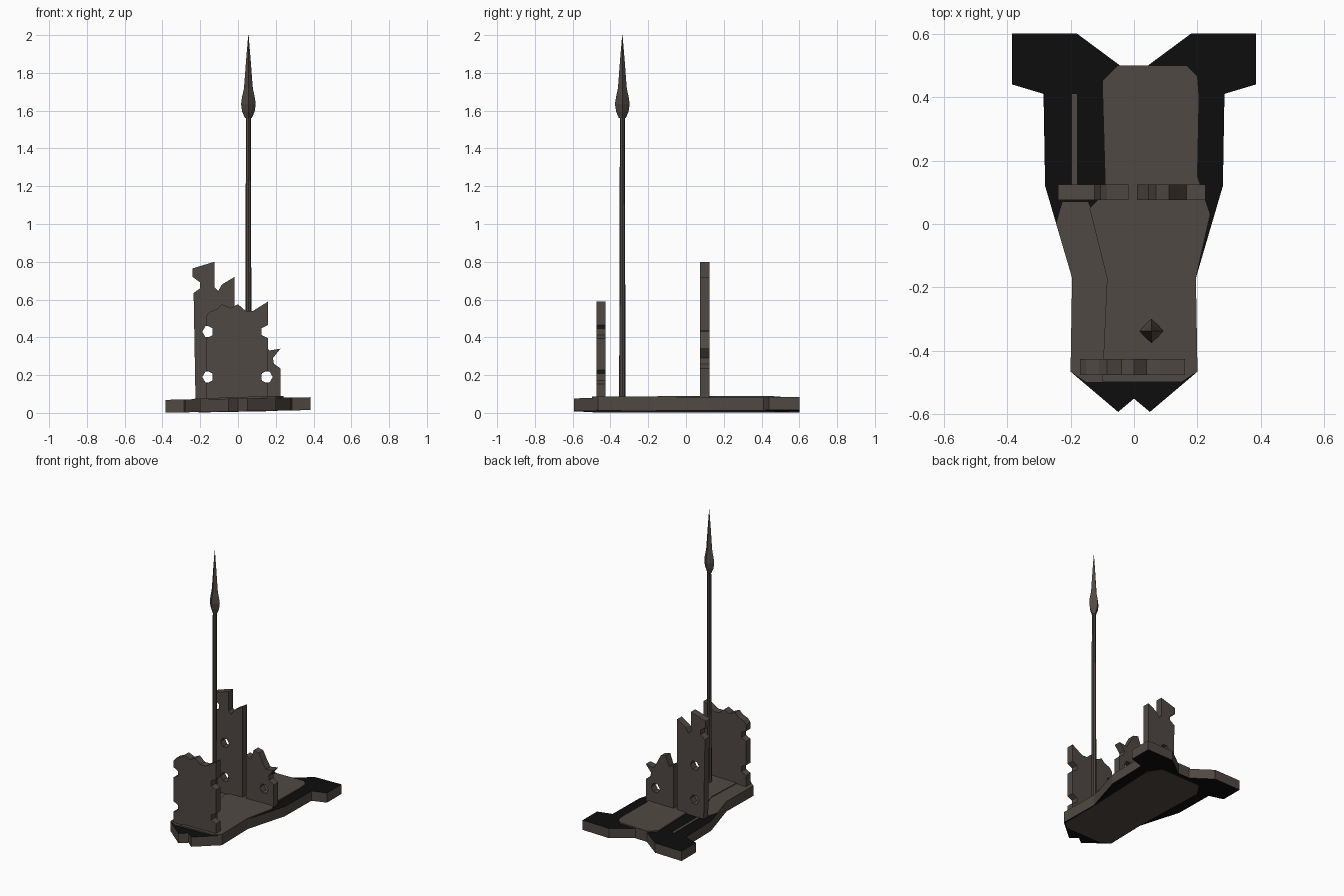
import bpy, bmesh, math

if "Cube" in bpy.data.objects:
    bpy.data.objects.remove(bpy.data.objects["Cube"])

def material(name, rgb):
    m = bpy.data.materials.new(name)
    m.diffuse_color = (*rgb, 1)
    m.use_nodes = True
    m.node_tree.nodes["Principled BSDF"].inputs["Base Color"].default_value = m.diffuse_color
    return m

BROWN = material("dark_brown_stone", (0.080, 0.066, 0.056))
BLACK = material("black", (0.004, 0.004, 0.004))

def finish(name, bm, mats):
    bmesh.ops.recalc_face_normals(bm, faces=bm.faces)
    me = bpy.data.meshes.new(name)
    bm.to_mesh(me)
    bm.free()
    for m in mats:
        me.materials.append(m)
    ob = bpy.data.objects.new(name, me)
    bpy.context.collection.objects.link(ob)
    return ob

def prism(name, pts, a, b, place, mats=(BROWN,)):
    """Extrude a 2D outline from depth a to b; place(u, v, depth) gives the 3D point."""
    bm = bmesh.new()
    lo = [bm.verts.new(place(u, v, a)) for u, v in pts]
    hi = [bm.verts.new(place(u, v, b)) for u, v in pts]
    bm.faces.new(lo)
    bm.faces.new(hi)
    n = len(pts)
    for i in range(n):
        j = (i + 1) % n
        bm.faces.new((lo[i], lo[j], hi[j], hi[i]))
    return finish(name, bm, mats)

# The ground slab leans slightly to one side
def lying(x, y, z):
    return (x, y, z + 0.018 * x)

def standing(x, z, y):
    return (x, y, z)

# Base slab: mirrored outline, black faces above and below, brown rim
half = [(0.045, 0.50), (0.18, 0.60), (0.385, 0.60), (0.385, 0.44), (0.285, 0.41),
        (0.28, 0.12), (0.195, -0.17), (0.20, -0.465), (0.05, -0.592)]
outline = half + [(0, -0.55)] + [(-x, y) for x, y in reversed(half)]
base = prism("base_slab", outline, 0.008, 0.076, lying, (BROWN, BLACK))
for p in base.data.polygons:
    p.material_index = int(abs(p.normal.z) > 0.5)

# Worn brown paving: a low layer and a raised layer to the right of a crack
low = [(-0.195, -0.17), (-0.20, -0.465), (-0.15, -0.498), (0.15, -0.498), (0, -0.2),
       (0, 0.10), (-0.13, 0.03), (-0.145, 0.07), (-0.225, 0.07), (-0.245, 0.0)]
prism("low_paving", low, 0.075, 0.079, lying)
raised = [(-0.05, 0.50), (0.165, 0.50), (0.20, 0.465), (0.205, 0.40), (0.20, 0.15),
          (0.24, 0.03), (0.195, -0.17), (0.20, -0.465), (0.15, -0.498), (-0.10, -0.498),
          (-0.085, -0.17), (-0.14, 0.05), (-0.09, 0.10), (-0.10, 0.45)]
prism("raised_paving", raised, 0.075, 0.0845, lying)
prism("paving_strip", [(-0.195, 0.41), (-0.18, 0.41), (-0.18, 0.10), (-0.195, 0.10)],
      0.075, 0.079, lying)
under = [(-0.15, 0.47), (0.15, 0.47), (0.21, 0.38), (0.20, 0.12), (0.19, -0.17),
         (0.19, -0.46), (0.14, -0.50), (-0.14, -0.50), (-0.19, -0.46), (-0.19, -0.17),
         (-0.20, 0.12), (-0.21, 0.38)]
prism("underside", under, 0.006, 0.01, lying)

# Half-hexagon bite taken out of a wall's vertical edge; step is +1 going up
def bite(x, z, inward, step, r=0.036):
    d = inward * r
    return [(x, z - step * r), (x + d, z - step * r * 0.5),
            (x + d, z + step * r * 0.5), (x, z + step * r)]

# Cut a hexagonal hole through a wall
def hole(wall, x, z, y):
    pts = [(x + 0.034 * math.cos(k * math.pi / 3), z + 0.034 * math.sin(k * math.pi / 3))
           for k in range(6)]
    cutter = prism("hole_cutter", pts, y - 0.1, y + 0.1, standing)
    cutter.hide_render = True
    cutter.hide_set(True)
    mod = wall.modifiers.new("hole", 'BOOLEAN')
    mod.object = cutter
    mod.solver = 'EXACT'

# Front broken wall
front = [(-0.17, 0.07), (0.16, 0.07), *bite(0.16, 0.19, -1, 1), *bite(0.16, 0.43, -1, 1),
         (0.16, 0.59), (0.08, 0.54), (0.04, 0.54), (0.0, 0.575), (-0.04, 0.555),
         (-0.085, 0.575), (-0.11, 0.55), (-0.15, 0.535), (-0.17, 0.51),
         *bite(-0.17, 0.43, 1, -1), *bite(-0.17, 0.19, 1, -1)]
prism("front_wall", front, -0.475, -0.425, standing)

# Tall broken wall at the back left
tall = [(-0.225, 0.07), (-0.018, 0.07), (-0.018, 0.72), (-0.085, 0.68), (-0.105, 0.645),
        (-0.125, 0.665), (-0.125, 0.80), (-0.24, 0.765), (-0.24, 0.72), (-0.20, 0.69),
        (-0.20, 0.66), (-0.235, 0.635)]
tall_wall = prism("back_left_wall", tall, 0.075, 0.125, standing)
for z in (0.19, 0.43):
    hole(tall_wall, -0.155, z, 0.1)

# Short broken wall at the back right
short = [(0.01, 0.07), (0.225, 0.07), (0.225, 0.235), (0.19, 0.26), (0.185, 0.29),
         (0.225, 0.34), (0.165, 0.33), (0.14, 0.37), (0.11, 0.43), (0.07, 0.44),
         (0.045, 0.37), (0.01, 0.39)]
short_wall = prism("back_right_wall", short, 0.075, 0.125, standing)
hole(short_wall, 0.15, 0.19, 0.1)

# Ring-by-ring tapered solid around the spear axis
def turned(name, rings, sides, inner=1.0, cx=0.055, cy=-0.337):
    bm = bmesh.new()
    prev = None
    for r, z in rings:
        ring = []
        for k in range(sides):
            a = 2 * math.pi * k / sides
            f = r * (inner if k % 2 else 1)
            ring.append(bm.verts.new((cx + f * math.cos(a), cy + f * math.sin(a), z)))
        if prev:
            for k in range(sides):
                j = (k + 1) % sides
                bm.faces.new((prev[k], prev[j], ring[j], ring[k]))
        else:
            bm.faces.new(ring)
        prev = ring
    bm.faces.new(prev)
    return finish(name, bm, (BROWN,))

# Spear shaft and finned spearhead
turned("spear_shaft", [(0.017, 0.07), (0.013, 1.58)], 8)
turned("spear_head", [(0.018, 1.56), (0.033, 1.595), (0.039, 1.635), (0.033, 1.675),
                      (0.024, 1.715), (0.021, 1.75), (0.012, 1.87), (0.001, 2.0)], 8, 0.72)
